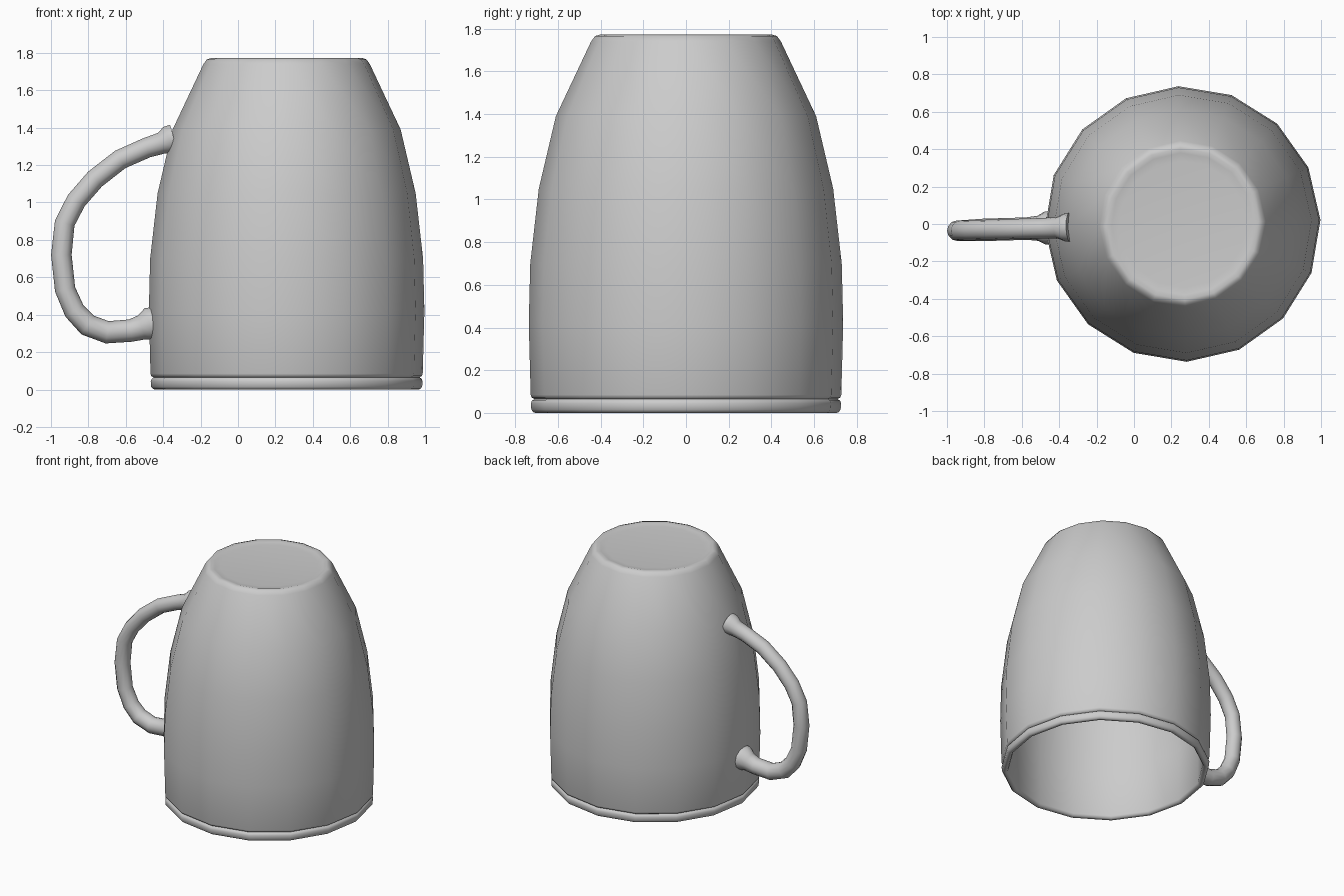
import bpy, bmesh, math
from mathutils import Vector, Matrix

cube = bpy.data.objects.get("Cube")
if cube:
    bpy.data.objects.remove(cube, do_unlink=True)

CENTRE = Vector((0.26, 0, 0))
TURN = Matrix.Rotation(math.radians(1.7), 3, 'Z')

grey = bpy.data.materials.new("plain grey")
grey.use_nodes = True
colour = (0.6, 0.6, 0.6, 1)
grey.diffuse_color = colour
grey.node_tree.nodes["Principled BSDF"].inputs["Base Color"].default_value = colour


def loft(name, rings):
    """Skin a list of point rings and cap both ends."""
    bm = bmesh.new()
    loops = [[bm.verts.new(CENTRE + TURN @ p) for p in ring] for ring in rings]
    n = len(rings[0])
    for a, b in zip(loops, loops[1:]):
        for i in range(n):
            j = (i + 1) % n
            bm.faces.new((a[i], a[j], b[j], b[i]))
    bm.faces.new(loops[0])
    bm.faces.new(loops[-1])
    bmesh.ops.recalc_face_normals(bm, faces=bm.faces)
    mesh = bpy.data.meshes.new(name)
    bm.to_mesh(mesh)
    bm.free()
    mesh.materials.append(grey)
    mesh.shade_smooth()
    mesh.set_sharp_from_angle(angle=math.radians(60))
    obj = bpy.data.objects.new(name, mesh)
    bpy.context.collection.objects.link(obj)
    return obj


def circle(r, z, sides=16):
    return [Vector((r * math.cos(t), r * math.sin(t), z))
            for t in (math.tau * i / sides for i in range(sides))]


# Upturned cup: outside from base to rim, then back up the inside
outside = [(0.34, 1.762), (0.38, 1.766), (0.405, 1.772), (0.427, 1.765),
           (0.445, 1.74), (0.61, 1.39), (0.69, 1.05), (0.73, 0.70),
           (0.737, 0.42), (0.728, 0.085), (0.724, 0.072), (0.711, 0.065),
           (0.722, 0.057), (0.727, 0.045), (0.725, 0.015), (0.715, 0.003)]
inside = [(0.705, 0.0), (0.69, 0.004), (0.681, 0.02), (0.687, 0.42),
          (0.68, 0.70), (0.64, 1.05), (0.56, 1.39), (0.41, 1.70), (0.37, 1.72)]
loft("cup", [circle(r, z) for r, z in outside + inside])

# Handle: tube along a planar path, flared where it meets the cup
path = [(-0.345, 1.342, 0.076), (-0.372, 1.335, 0.074), (-0.41, 1.317, 0.058),
        (-0.49, 1.292, 0.054), (-0.63, 1.23, 0.054), (-0.765, 1.125, 0.054),
        (-0.865, 1.01, 0.054), (-0.927, 0.89, 0.054), (-0.945, 0.72, 0.055),
        (-0.925, 0.535, 0.055), (-0.875, 0.42, 0.057), (-0.805, 0.345, 0.06),
        (-0.70, 0.306, 0.06), (-0.575, 0.315, 0.06), (-0.515, 0.332, 0.067),
        (-0.475, 0.35, 0.088), (-0.445, 0.352, 0.09)]
points = [Vector((x, 0, z)) - CENTRE for x, z, r in path]
rings = []
for i, p in enumerate(points):
    along = (points[min(i + 1, len(points) - 1)] - points[max(i - 1, 0)]).normalized()
    across = Vector((0, 1, 0))
    up = along.cross(across)
    r = path[i][2]
    rings.append([p + r * (math.cos(t) * across + math.sin(t) * up)
                  for t in (math.tau * k / 12 for k in range(12))])
loft("handle", rings)
